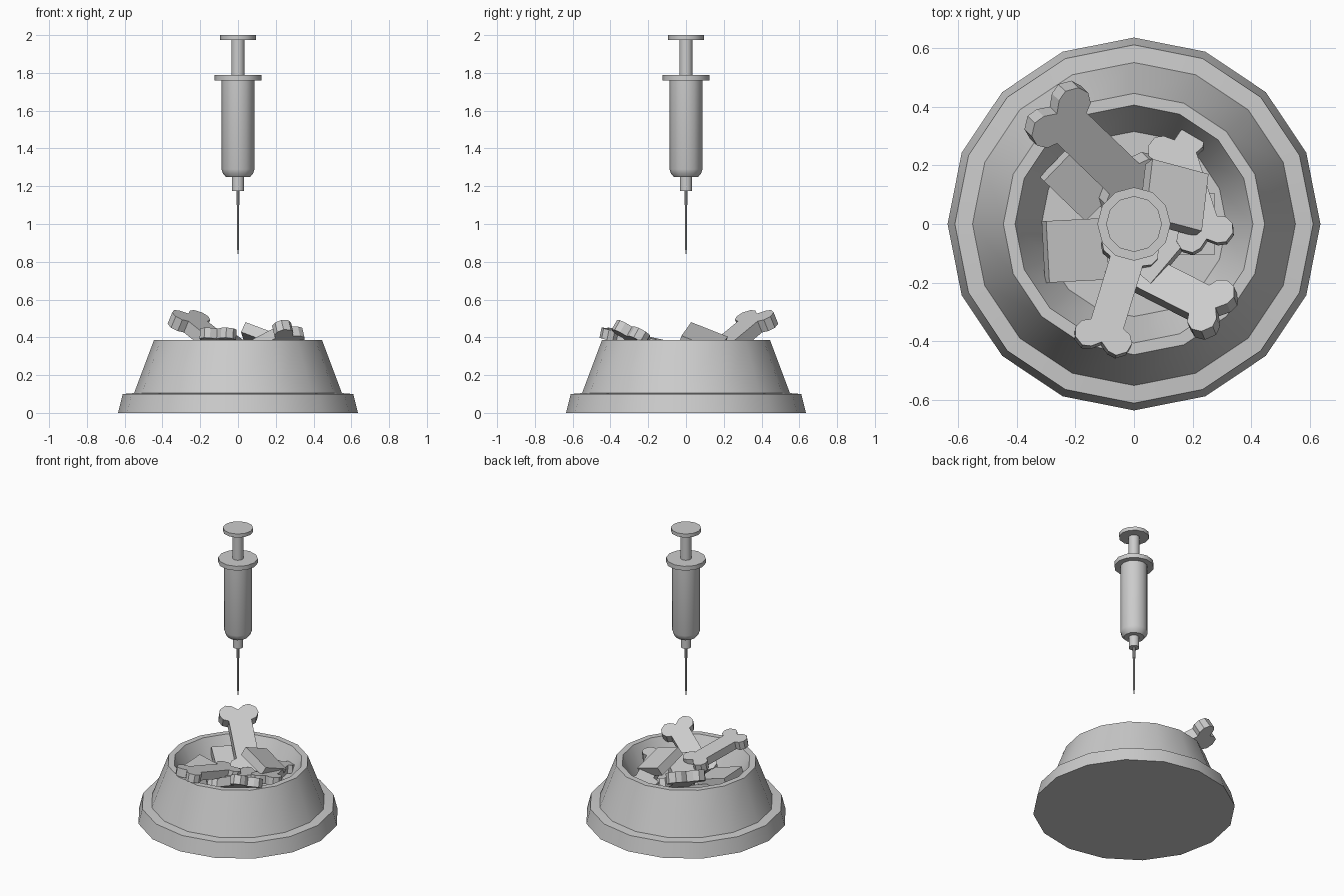
import bpy, bmesh
from math import radians, cos, sin, pi
from mathutils import Matrix

if "Cube" in bpy.data.objects:
    bpy.data.objects.remove(bpy.data.objects["Cube"])


def finish(bm, name, smooth=False):
    bmesh.ops.recalc_face_normals(bm, faces=bm.faces[:])
    me = bpy.data.meshes.new(name)
    bm.to_mesh(me)
    bm.free()
    ob = bpy.data.objects.new(name, me)
    bpy.context.collection.objects.link(ob)
    if smooth:
        bpy.ops.object.select_all(action='DESELECT')
        bpy.context.view_layer.objects.active = ob
        ob.select_set(True)
        bpy.ops.object.shade_smooth_by_angle(angle=radians(35))
    return ob


def lathe(name, profile, sides):
    """Spin an (r, z) profile and cap both ends."""
    bm = bmesh.new()
    rings = []
    for r, z in profile:
        rings.append([bm.verts.new((r * cos(2 * pi * i / sides), r * sin(2 * pi * i / sides), z))
                      for i in range(sides)])
    for a, b in zip(rings, rings[1:]):
        for i in range(sides):
            j = (i + 1) % sides
            bm.faces.new((a[i], a[j], b[j], b[i]))
    bm.faces.new(rings[0])
    bm.faces.new(rings[-1])
    return finish(bm, name, True)


def pose(loc, heading, tilt, roll):
    """Local +X points along heading, raised by tilt; roll raises local +Y."""
    return (Matrix.Translation(loc) @ Matrix.Rotation(radians(heading), 4, 'Z')
            @ Matrix.Rotation(radians(-tilt), 4, 'Y') @ Matrix.Rotation(radians(roll), 4, 'X'))


def bone(name, tip, heading, tilt, roll=0, scale=1.0, length=0.42, thick=0.055):
    # quarter outline, measured back from the tip, mirrored twice
    q = [(0.03, 0), (0.006, 0.03), (0, 0.06), (0.022, 0.092), (0.055, 0.1),
         (0.083, 0.085), (0.095, 0.058)]
    upper = [(-x, y) for x, y in q]
    upper += [(x - length, y) for x, y in reversed(q)]
    outline = upper + [(x, -y) for x, y in reversed(upper[1:-1])]
    bm = bmesh.new()
    f = bm.faces.new([bm.verts.new((x, y, -thick / 2)) for x, y in outline])
    ext = bmesh.ops.extrude_face_region(bm, geom=[f])
    bmesh.ops.translate(bm, vec=(0, 0, thick),
                        verts=[v for v in ext['geom'] if isinstance(v, bmesh.types.BMVert)])
    ob = finish(bm, name)
    ob.matrix_world = pose(tip, heading, tilt, roll) @ Matrix.Scale(scale, 4)


def biscuit(name, loc, heading, tilt, roll=0, size=(0.21, 0.21, 0.06)):
    bm = bmesh.new()
    bmesh.ops.create_cube(bm, size=1)
    bmesh.ops.scale(bm, vec=size, verts=bm.verts[:])
    ob = finish(bm, name)
    ob.matrix_world = pose(loc, heading, tilt, roll)


# Pet bowl
lathe("bowl", [(0.635, 0), (0.61, 0.10), (0.55, 0.105), (0.445, 0.385),
               (0.405, 0.385), (0.315, 0.20)], 16)

# Bone treats
bone("bone_back_left", (-0.298, 0.41, 0.515), 136, 30, scale=1.25)
bone("bone_front", (-0.12, -0.435, 0.425), 253, 12)
bone("bone_front_right", (0.31, -0.313, 0.445), -27, 25, -20, scale=1.08)
bone("bone_right", (0.13, 0.31, 0.275), 108, -10)

# Square biscuits
biscuit("biscuit_top", (0.135, 0.09, 0.38), 165, 20, 23)
biscuit("biscuit_left", (-0.2, -0.09, 0.29), 183, 15)
biscuit("biscuit_back_left", (-0.17, 0.16, 0.28), 136, 20)
biscuit("biscuit_right", (0.17, 0.0, 0.23), 0, 0)
biscuit("biscuit_middle", (0.05, -0.06, 0.31), -40, 12)

# Syringe
lathe("syringe_barrel", [(0.033, 1.25), (0.065, 1.25), (0.08, 1.268), (0.087, 1.29), (0.087, 1.76)], 12)
lathe("syringe_flange", [(0.125, 1.76), (0.125, 1.79)], 12)
lathe("plunger_rod", [(0.035, 1.785), (0.035, 1.98)], 12)
lathe("plunger_cap", [(0.095, 1.975), (0.095, 2.0)], 12)
lathe("syringe_tip", [(0.033, 1.175), (0.033, 1.255)], 12)
lathe("needle_base", [(0.009, 1.10), (0.009, 1.18)], 8)
lathe("needle", [(0.0015, 0.84), (0.005, 0.87), (0.005, 1.105)], 8)
